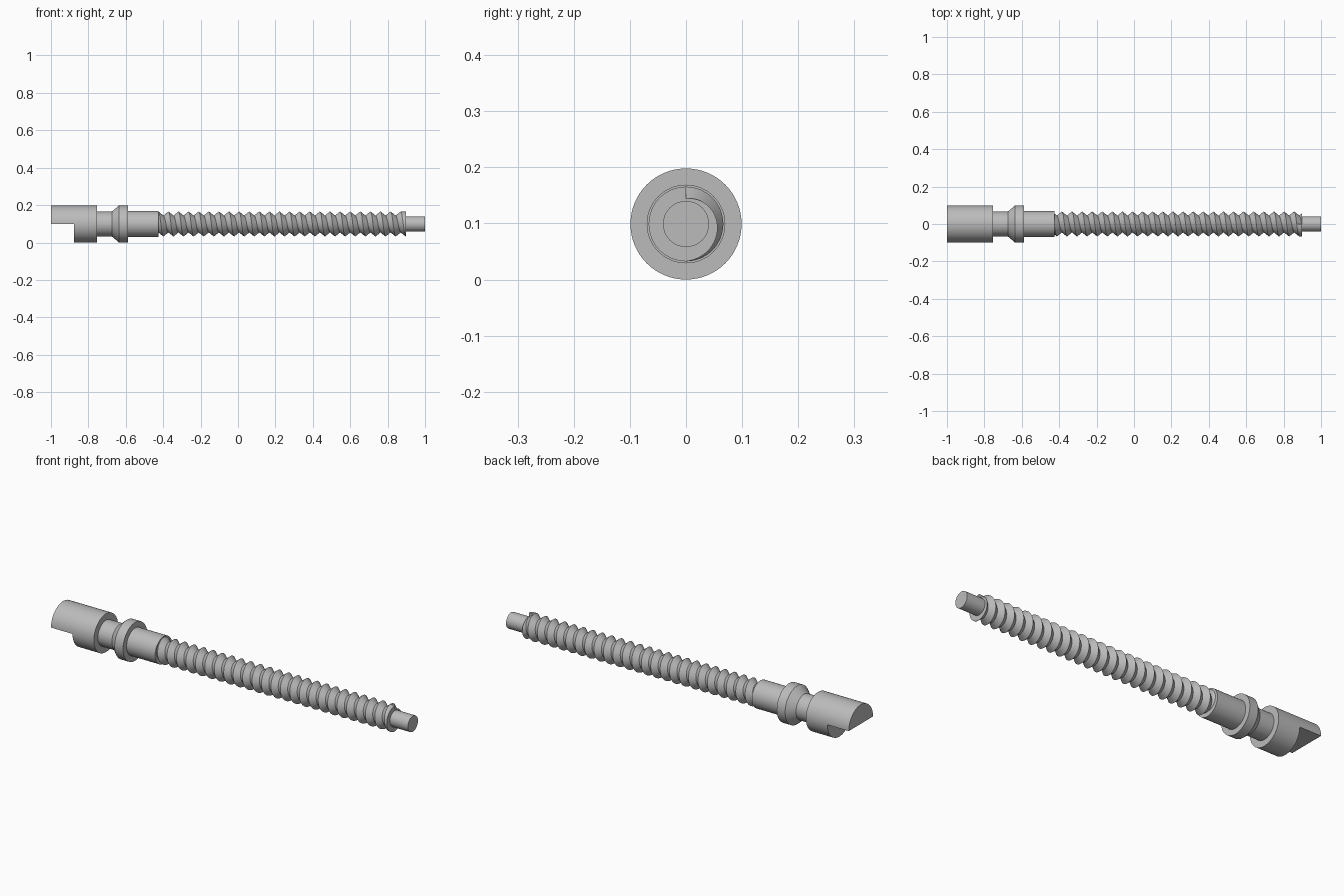
import bpy, bmesh, math

cube = bpy.data.objects.get("Cube")
if cube:
    bpy.data.objects.remove(cube, do_unlink=True)

AXIS_Z = 0.099
SEGMENTS = 64

steel = bpy.data.materials.new("grey steel")
steel.use_nodes = True
steel.diffuse_color = (0.5, 0.5, 0.5, 1)
steel.node_tree.nodes["Principled BSDF"].inputs["Base Color"].default_value = (0.5, 0.5, 0.5, 1)


def lathe(name, profile_at):
    """Sweep a profile of (x, radius) points, which may vary with the turn, around the x axis."""
    bm = bmesh.new()
    columns = []
    for i in range(SEGMENTS + 1):
        turn = i / SEGMENTS
        a = turn * math.tau
        columns.append([bm.verts.new((x, r * math.sin(a), AXIS_Z + r * math.cos(a)))
                        for x, r in profile_at(turn)])
    for c, d in zip(columns, columns[1:]):
        for j in range(len(c) - 1):
            bm.faces.new((c[j], c[j + 1], d[j + 1], d[j]))
    bmesh.ops.remove_doubles(bm, verts=bm.verts, dist=1e-5)
    bmesh.ops.holes_fill(bm, edges=[e for e in bm.edges if e.is_boundary], sides=0)
    bmesh.ops.recalc_face_normals(bm, faces=bm.faces)
    mesh = bpy.data.meshes.new(name)
    bm.to_mesh(mesh)
    bm.free()
    mesh.materials.append(steel)
    ob = bpy.data.objects.new(name, mesh)
    bpy.context.collection.objects.link(ob)
    return ob


def finish(ob):
    bpy.ops.object.select_all(action='DESELECT')
    ob.select_set(True)
    bpy.context.view_layer.objects.active = ob
    for mod in list(ob.modifiers):
        bpy.ops.object.modifier_apply(modifier=mod.name)
    bpy.ops.object.shade_smooth_by_angle(angle=math.radians(25))


# Coupling head, neck, flared collar and plain shank in one turned piece
HEAD, SHANK_END = 0.099, -0.425
body_profile = [(-1, 0), (-1, HEAD), (-0.755, HEAD), (-0.755, 0.066), (-0.675, 0.066),
                (-0.636, HEAD), (-0.588, HEAD), (-0.588, 0.07), (SHANK_END, 0.07), (SHANK_END, 0)]
body = lathe("coupling_body", lambda turn: body_profile)

# Lower half of the head end is milled away, leaving a tongue
bpy.ops.mesh.primitive_cube_add(size=1, location=(-0.98, 0, AXIS_Z - 0.2))
cutter = bpy.context.object
cutter.name = "tongue_cutter"
cutter.scale = (0.206, 0.4, 0.4)
cutter.hide_render = True
cutter.data.materials.append(steel)
cut = body.modifiers.new("tongue cut", 'BOOLEAN')
cut.operation = 'DIFFERENCE'
cut.object = cutter
finish(body)
bpy.data.objects.remove(cutter, do_unlink=True)

# Screw thread: a V groove winding from the tip end towards the shank
THREAD_END, PITCH, CREST, ROOT = 0.897, 0.054, 0.0665, 0.045
TURNS = math.ceil((THREAD_END - SHANK_END) / PITCH) + 1


def thread_profile(turn):
    start = THREAD_END - turn * PITCH
    points = [(THREAD_END, 0), (THREAD_END, ROOT), (THREAD_END, CREST)]
    if turn == 0:
        points[2] = points[1]
    # uncut land beside the first groove
    raw = [(start + PITCH / 2, CREST)]
    for k in range(TURNS):
        raw += [(start - k * PITCH, ROOT), (start - (k + 0.5) * PITCH, CREST)]
    for x, r in raw:
        cx = min(max(x, SHANK_END), THREAD_END)
        if cx != x:
            phase = abs(((start - cx) / PITCH + 0.5) % 1 - 0.5) * 2
            r = ROOT + (CREST - ROOT) * phase
        points.append((cx, r))
    # the end face meets the groove flank where the groove opens through it
    points[2] = (THREAD_END, points[3][1])
    return points


finish(lathe("screw_thread", thread_profile))

# Plain pin at the tip
pin_profile = [(THREAD_END - 0.01, 0), (THREAD_END - 0.01, 0.041), (1, 0.041), (1, 0)]
finish(lathe("tip_pin", lambda turn: pin_profile))
